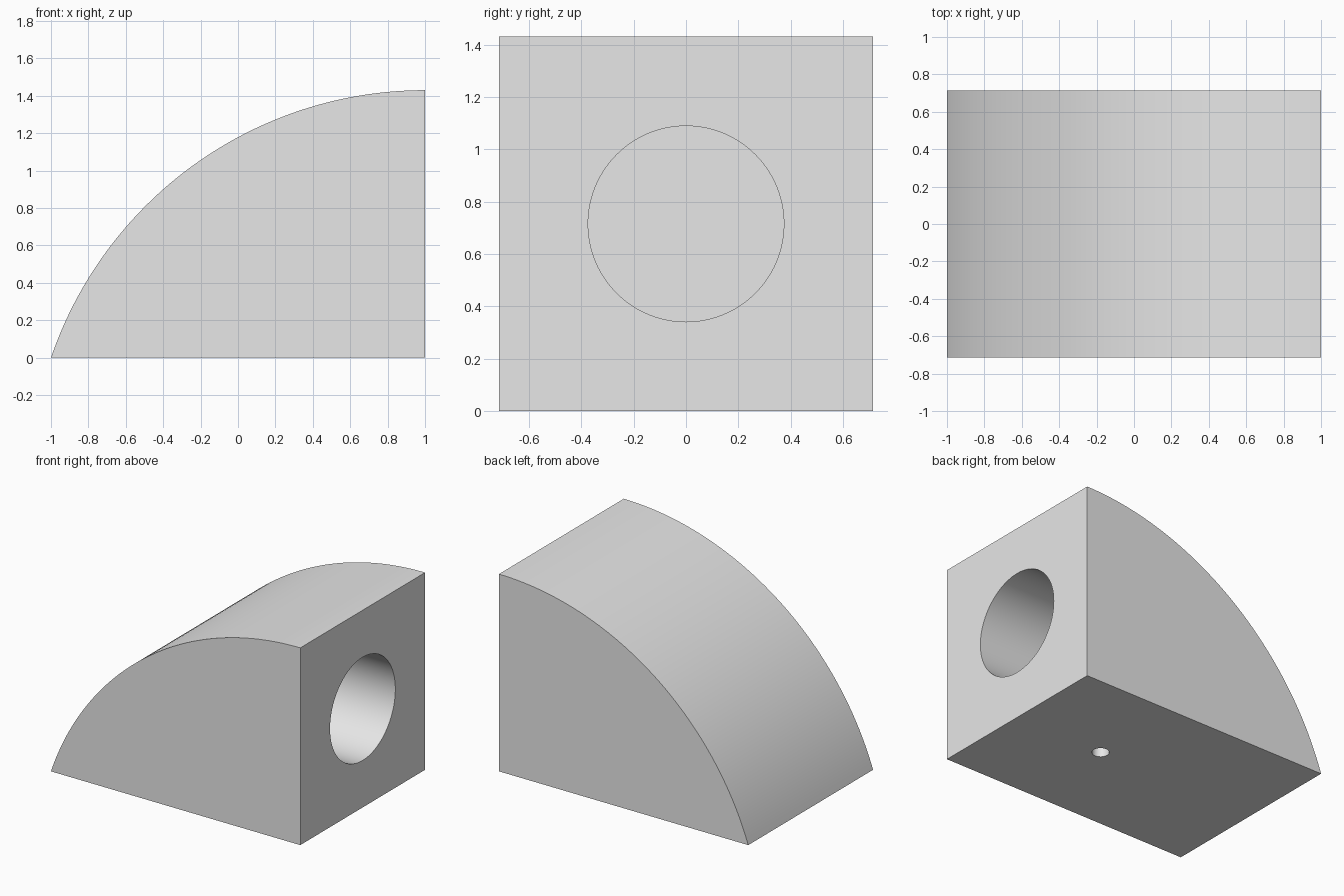
import bpy
import bmesh
import math
from mathutils import Matrix

if "Cube" in bpy.data.objects:
    bpy.data.objects.remove(bpy.data.objects["Cube"], do_unlink=True)

HEIGHT = 1.43
HALF_DEPTH = HEIGHT / 2
ARC_STEPS = 64

# Single grey material
grey = bpy.data.materials.new("light_grey")
grey.use_nodes = True
colour = (0.8, 0.8, 0.8, 1)
grey.diffuse_color = colour
grey.node_tree.nodes["Principled BSDF"].inputs["Base Color"].default_value = colour


def make_object(name, bm):
    bmesh.ops.recalc_face_normals(bm, faces=bm.faces)
    mesh = bpy.data.meshes.new(name)
    bm.to_mesh(mesh)
    bm.free()
    mesh.materials.append(grey)
    obj = bpy.data.objects.new(name, mesh)
    bpy.context.collection.objects.link(obj)
    return obj


def cylinder(name, radius, length, centre, axis, segments):
    bm = bmesh.new()
    turn = Matrix.Rotation(math.pi / 2, 4, "Y") if axis == "X" else Matrix()
    bmesh.ops.create_cone(bm, cap_ends=True, segments=segments,
                          radius1=radius, radius2=radius, depth=length,
                          matrix=Matrix.Translation(centre) @ turn)
    return make_object(name, bm)


# Block: quarter-like arc that runs level at the tall face, extruded along y
arc_centre = (HEIGHT ** 2 - 4) / (2 * HEIGHT)
arc_radius = HEIGHT - arc_centre
sweep = math.asin(2 / arc_radius)
profile = [(1, 0), (-1, 0)]
for i in range(1, ARC_STEPS + 1):
    a = sweep * (1 - i / ARC_STEPS)
    profile.append((1 - arc_radius * math.sin(a),
                    arc_centre + arc_radius * math.cos(a)))

bm = bmesh.new()
side = bm.faces.new([bm.verts.new((x, -HALF_DEPTH, z)) for x, z in profile])
extruded = bmesh.ops.extrude_face_region(bm, geom=[side])["geom"]
bmesh.ops.translate(bm, vec=(0, HEIGHT, 0),
                    verts=[v for v in extruded if isinstance(v, bmesh.types.BMVert)])
block = make_object("curved_block", bm)

# Blind bore in the tall face, and a small pin hole rising into it from below
bore = cylinder("bore_cutter", 0.374, 1.0, (0.643, 0, HALF_DEPTH), "X", 96)
pin = cylinder("pin_hole_cutter", 0.057, 1.0, (0.286, 0, 0.1), "Z", 48)

bpy.ops.object.select_all(action="DESELECT")
block.select_set(True)
bpy.context.view_layer.objects.active = block
for cutter in (bore, pin):
    cutter.hide_render = True
    cut = block.modifiers.new(cutter.name, "BOOLEAN")
    cut.operation = "DIFFERENCE"
    cut.solver = "EXACT"
    cut.object = cutter
    bpy.ops.object.modifier_apply(modifier=cut.name)
    bpy.data.objects.remove(cutter, do_unlink=True)

bpy.ops.object.shade_smooth_by_angle(angle=math.radians(30))
